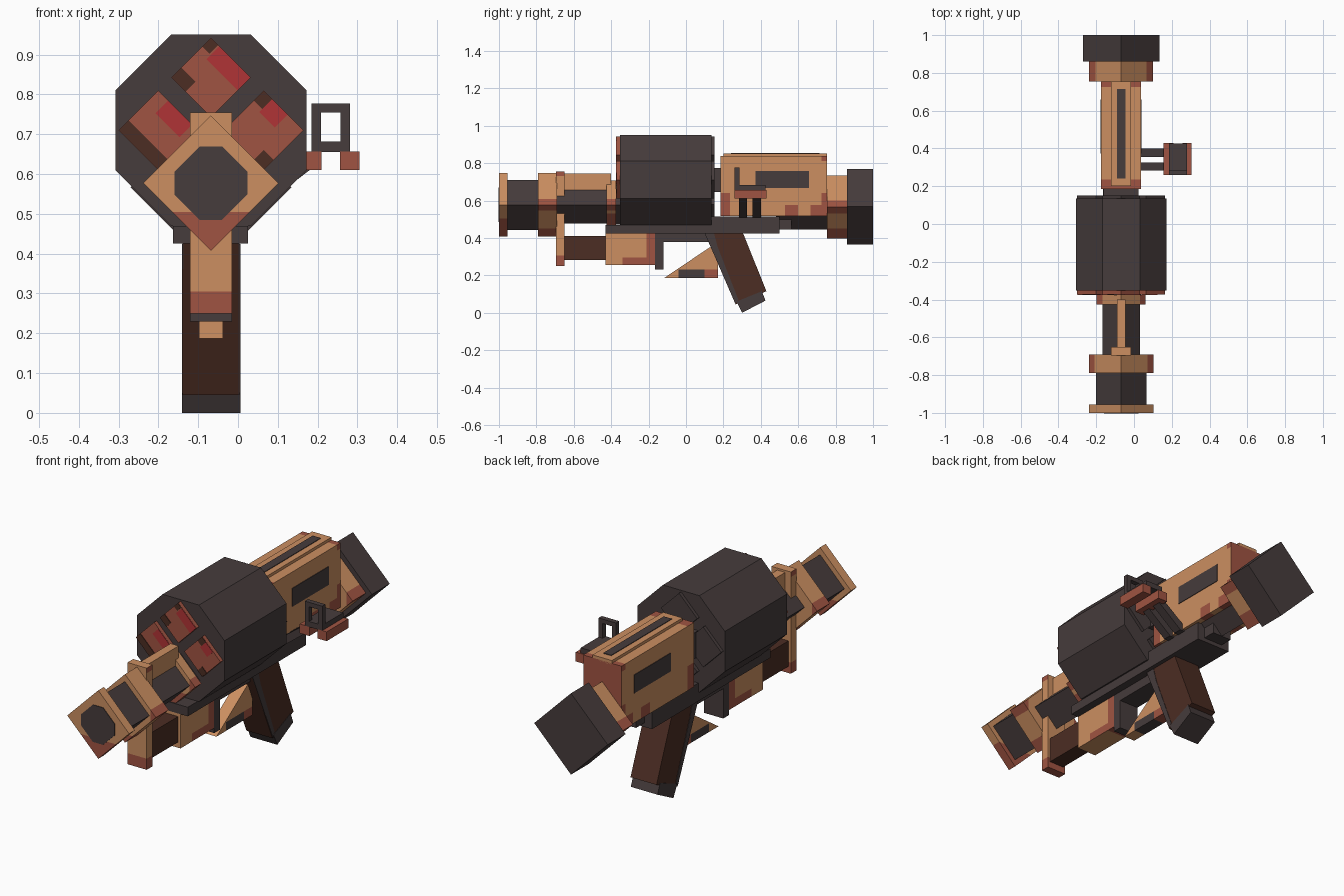
import bpy, bmesh
from mathutils import Vector

if "Cube" in bpy.data.objects:
    bpy.data.objects.remove(bpy.data.objects["Cube"])


def srgb(v):
    v /= 255
    return v / 12.92 if v <= 0.04045 else ((v + 0.055) / 1.055) ** 2.4


def material(name, r, g, b):
    m = bpy.data.materials.new(name)
    m.use_nodes = True
    col = (srgb(r), srgb(g), srgb(b), 1)
    m.diffuse_color = col
    m.node_tree.nodes["Principled BSDF"].inputs["Base Color"].default_value = col
    return m


TAN = material("tan paint", 204, 143, 97)
RUST = material("rust", 160, 84, 66)
GREY = material("dark metal", 70, 60, 60)
BROWN = material("dark brown", 76, 45, 35)
RED = material("red", 176, 51, 54)

CX = -0.068          # centre line of the body
BZ = 0.577           # height of the barrel axis
DZ = 0.71            # height of the drum axis


def prism(name, pts, axis, a, b, mat):
    """Extrude a 2D outline along axis x or y, from a to b."""
    bm = bmesh.new()
    place = (lambda p, t: (t, p[0], p[1])) if axis == "x" else (lambda p, t: (p[0], t, p[1]))
    lo = [bm.verts.new(place(p, a)) for p in pts]
    hi = [bm.verts.new(place(p, b)) for p in pts]
    bm.faces.new(lo)
    bm.faces.new(hi)
    for i in range(len(pts)):
        j = (i + 1) % len(pts)
        bm.faces.new((lo[i], lo[j], hi[j], hi[i]))
    bmesh.ops.recalc_face_normals(bm, faces=bm.faces)
    me = bpy.data.meshes.new(name)
    bm.to_mesh(me)
    bm.free()
    me.materials.append(mat)
    ob = bpy.data.objects.new(name, me)
    bpy.context.collection.objects.link(ob)
    return ob


def box(name, x0, x1, y0, y1, z0, z1, mat):
    return prism(name, [(x0, z0), (x1, z0), (x1, z1), (x0, z1)], "y", y0, y1, mat)


def diamond(name, r, y0, y1, mat, z=BZ, x=CX):
    return prism(name, [(x - r, z), (x, z - r), (x + r, z), (x, z + r)], "y", y0, y1, mat)


def cut_diamond(name, r, k, y0, y1, mat, z, x=CX):
    """Diamond with its four corners clipped at distance r."""
    pts = [(r, k), (k, r), (-k, r), (-r, k), (-r, -k), (-k, -r), (k, -r), (r, -k)]
    return prism(name, [(x + u, z + v) for u, v in pts], "y", y0, y1, mat)


def paint(ob, mat, cuts, test):
    """Slice along axis planes, then recolour faces chosen by centre and normal."""
    me = ob.data
    me.materials.append(mat)
    idx = len(me.materials) - 1
    bm = bmesh.new()
    bm.from_mesh(me)
    for ax, val in cuts:
        co, no = Vector(), Vector()
        co["xyz".index(ax)] = val
        no["xyz".index(ax)] = 1
        bmesh.ops.bisect_plane(bm, geom=bm.verts[:] + bm.edges[:] + bm.faces[:],
                               plane_co=co, plane_no=no)
    bm.normal_update()
    for f in bm.faces:
        if test(f.calc_center_median(), f.normal):
            f.material_index = idx
    bm.to_mesh(me)
    bm.free()


# Barrel: muzzle ring, collars and tubes
muzzle = diamond("muzzle_ring", 0.17, -1.0, -0.955, TAN)
paint(muzzle, RUST, [("z", 0.505)], lambda c, n: c.z < 0.505)
cut_diamond("muzzle_bore", 0.092, 0.028, -1.003, -0.99, GREY, BZ)
diamond("front_barrel", 0.134, -0.955, -0.79, GREY)
collar = diamond("barrel_collar", 0.17, -0.79, -0.69, TAN)
paint(collar, RUST, [("z", 0.45), ("x", CX - 0.14), ("x", CX + 0.14)],
      lambda c, n: c.z < 0.45 or abs(c.x - CX) > 0.14)
diamond("rear_barrel", 0.1, -0.69, -0.36, GREY)
rear_collar = diamond("rear_collar", 0.13, -0.425, -0.375, TAN)
paint(rear_collar, RUST, [("z", 0.53), ("x", CX - 0.1), ("x", CX + 0.1)],
      lambda c, n: c.z < 0.53 or abs(c.x - CX) > 0.1)
diamond("barrel_hub", 0.105, -0.395, -0.35, GREY)
box("barrel_top_rib", CX - 0.022, CX + 0.022, -0.65, -0.4, 0.655, 0.745, TAN)

# Front post and fore grip
post = box("front_post", CX - 0.053, CX + 0.053, -0.695, -0.65, 0.25, 0.755, TAN)
paint(post, RUST, [("z", 0.305), ("z", 0.73)],
      lambda c, n: c.z < 0.305 or (c.z > 0.73 and abs(n.x) > 0.9))
box("fore_grip_core", CX - 0.04, CX + 0.04, -0.65, -0.43, 0.283, 0.41, BROWN)
grip = box("fore_grip_block", CX - 0.053, CX + 0.053, -0.43, -0.165, 0.255, 0.425, TAN)
paint(grip, RUST, [("y", -0.21), ("y", -0.34), ("z", 0.295)],
      lambda c, n: c.y > -0.21 or (c.y > -0.34 and c.z < 0.295 and abs(n.x) > 0.9))
box("fore_grip_stop", CX - 0.053, CX + 0.053, -0.165, -0.12, 0.23, 0.425, GREY)

# Rotating drum with four diamond chambers
cut_diamond("drum", 0.24, 0.1, -0.352, 0.135, GREY, DZ)
D = 0.1325
for name, dx, dz in (("top", 0, D), ("right", -D, 0), ("left", D, 0), ("bottom", 0, -D)):
    ch = diamond("chamber_" + name, 0.1, -0.372, 0.152, RUST, DZ + dz, CX + dx)
    paint(ch, GREY, [("y", -0.1)], lambda c, n: c.y > -0.1)


def patch(name, x, z, a, b, c, d, mat):
    """Thin plate on a chamber face, in coordinates along its sloped sides."""
    h = 0.7071
    pts = [(x + (u + v) * h, z + (v - u) * h) for u, v in ((a, c), (b, c), (b, d), (a, d))]
    prism(name, pts, "y", -0.375, -0.371, mat)


patch("top_red_patch", CX, DZ + D, -0.04, 0.07, 0.025, 0.07, RED)
patch("top_brown_patch", CX, DZ + D, -0.07, -0.02, -0.07, -0.035, BROWN)
patch("top_tip_patch", CX, DZ + D, -0.07, -0.045, 0.04, 0.07, BROWN)
patch("right_red_patch", CX - D, DZ, -0.035, 0.05, 0.025, 0.07, RED)
patch("right_brown_patch", CX - D, DZ, -0.07, 0.07, -0.07, -0.035, BROWN)
patch("left_red_patch", CX + D, DZ, -0.04, 0.015, 0.025, 0.07, RED)
patch("left_tip_patch", CX + D, DZ, -0.07, -0.04, 0.035, 0.07, BROWN)
patch("left_brown_patch", CX + D, DZ, 0.035, 0.07, -0.07, -0.035, BROWN)
box("drum_axle", CX - 0.093, CX + 0.093, 0.13, 0.19, 0.645, 0.775, GREY)

# Rear housing with ridge, slot and side windows
HX0, HX1 = CX - 0.106, CX + 0.104
body = box("housing", HX0, HX1, 0.185, 0.755, 0.518, 0.838, TAN)
paint(body, RUST, [("y", 0.235), ("y", 0.53), ("y", 0.6), ("y", 0.665), ("y", 0.725),
                   ("z", 0.575), ("z", 0.64), ("z", 0.81)],
      lambda c, n: n.y > 0.9 or (c.y < 0.235 and (c.z < 0.64 or c.z > 0.83))
      or (0.53 < c.y < 0.6 and c.z < 0.575) or (c.y > 0.665 and c.z < 0.575)
      or (c.y > 0.725 and (c.z < 0.64 or c.z > 0.81)))
box("housing_ridge", CX - 0.053, CX + 0.053, 0.2, 0.755, 0.83, 0.852, TAN)
box("ridge_slot", CX - 0.022, CX + 0.022, 0.24, 0.715, 0.848, 0.855, GREY)
for side, x in (("right", HX0), ("left", HX1)):
    box(side + "_window", x - 0.003, x + 0.003, 0.372, 0.658, 0.667, 0.758, GREY)
diamond("housing_keel", 0.1, 0.48, 0.76, GREY, 0.545)

# Rear block and exhaust bell
rear = diamond("rear_block", 0.169, 0.755, 0.86, TAN, 0.565)
paint(rear, RUST, [("z", 0.45), ("x", CX - 0.135), ("x", CX + 0.135)],
      lambda c, n: c.z < 0.45 or abs(c.x - CX) > 0.135)
diamond("exhaust_bell", 0.202, 0.86, 1.0, GREY, 0.567)

# Lower rail
box("rail", CX - 0.095, CX + 0.093, -0.43, 0.5, 0.425, 0.47, GREY)
box("rail_riser", CX - 0.095, CX + 0.093, 0.13, 0.5, 0.465, 0.515, GREY)
box("rail_tail", CX - 0.053, CX + 0.053, 0.48, 0.565, 0.445, 0.52, GREY)
box("trigger_mount", CX - 0.053, CX + 0.053, -0.125, 0.14, 0.378, 0.43, GREY)

# Pistol grip, its end cap and the trigger guard
prism("pistol_grip", [(0.1, 0.425), (0.305, 0.425), (0.43, 0.115), (0.265, 0.045)],
      "x", -0.139, 0.004, BROWN)
prism("grip_cap", [(0.27, 0.06), (0.405, 0.115), (0.425, 0.065), (0.3, 0.0)],
      "x", -0.141, 0.006, GREY)
for side, x in (("right", -0.139), ("left", 0.004)):
    prism(side + "_grip_streak", [(0.1, 0.424), (0.15, 0.424), (0.17, 0.35), (0.28, 0.07), (0.265, 0.05)],
          "x", x - 0.002, x + 0.002, GREY)
guard = prism("trigger_guard", [(-0.115, 0.187), (0.17, 0.187), (0.17, 0.3), (0.13, 0.352)],
              "x", CX - 0.03, CX + 0.03, TAN)
paint(guard, GREY, [("y", -0.04), ("y", 0.1), ("z", 0.23)],
      lambda c, n: -0.04 < c.y < 0.1 and c.z < 0.23)
paint(guard, RUST, [], lambda c, n: c.y > 0.1 and c.z < 0.23)

# Side sight on two sloped arms
for i, (y0, y1) in enumerate(((0.283, 0.325), (0.355, 0.4))):
    prism("sight_arm_%d" % (i + 1), [(0.02, 0.51), (0.05, 0.51), (0.18, 0.61), (0.18, 0.635), (0.155, 0.635),
                                     (0.02, 0.535)], "y", y0, y1, GREY)
box("sight_inner_block", 0.157, 0.21, 0.26, 0.43, 0.61, 0.656, RUST)
box("sight_outer_block", 0.256, 0.305, 0.26, 0.43, 0.61, 0.656, RUST)
box("sight_base", 0.185, 0.281, 0.26, 0.425, 0.655, 0.682, GREY)
for name, x0, x1, z0, z1 in (("inner", 0.185, 0.208, 0.68, 0.777), ("outer", 0.258, 0.281, 0.68, 0.777),
                             ("top", 0.208, 0.258, 0.755, 0.777)):
    box("sight_frame_" + name, x0, x1, 0.26, 0.285, z0, z1, GREY)
